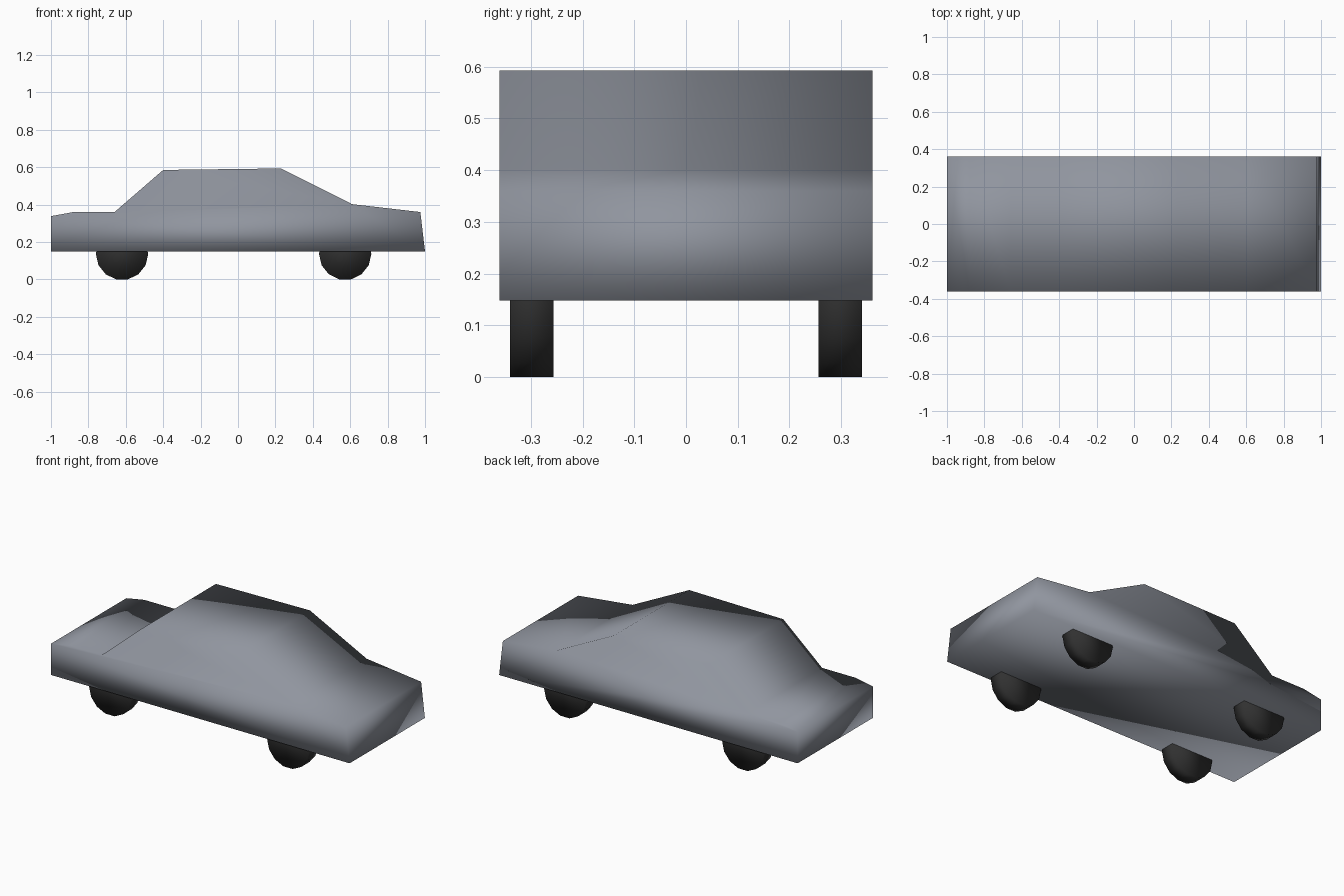
import bpy, bmesh
from math import pi

if "Cube" in bpy.data.objects:
    bpy.data.objects.remove(bpy.data.objects["Cube"])

WIDTH = 0.36                      # half width of the body
PROFILE = [(-1, 0.148), (1, 0.148), (0.975, 0.36), (0.61, 0.402), (0.23, 0.593),
           (-0.40, 0.585), (-0.66, 0.36), (-0.88, 0.36), (-1, 0.338)]


def material(name, color):
    mat = bpy.data.materials.new(name)
    mat.diffuse_color = (*color, 1)
    mat.use_nodes = True
    mat.node_tree.nodes["Principled BSDF"].inputs["Base Color"].default_value = mat.diffuse_color
    return mat


paint = material("slate_paint", (0.28, 0.30, 0.345))
rubber = material("dark_rubber", (0.03, 0.03, 0.03))

# Body: side profile extruded across the full width, smooth all over
bm = bmesh.new()
side = bm.faces.new([bm.verts.new((x, -WIDTH, z)) for x, z in PROFILE])
ext = bmesh.ops.extrude_face_region(bm, geom=[side], use_keep_orig=True)
verts = [v for v in ext["geom"] if isinstance(v, bmesh.types.BMVert)]
bmesh.ops.translate(bm, verts=verts, vec=(0, 2 * WIDTH, 0))
bmesh.ops.recalc_face_normals(bm, faces=bm.faces)
for f in bm.faces:
    f.smooth = True
mesh = bpy.data.meshes.new("car_body")
bm.to_mesh(mesh)
bm.free()
mesh.materials.append(paint)
bpy.context.collection.objects.link(bpy.data.objects.new("car_body", mesh))


# Wheels: 14-sided cylinders resting on a flat side
def wheel(name, x, y):
    bpy.ops.mesh.primitive_cylinder_add(vertices=14, radius=0.14, depth=0.084)
    obj = bpy.context.object
    obj.name = name
    obj.rotation_euler = (pi / 2, pi / 14, 0)
    bpy.ops.object.transform_apply(location=False, rotation=True, scale=False)
    obj.location = (x, y, -min(v.co.z for v in obj.data.vertices))
    obj.data.materials.append(rubber)
    bpy.ops.object.shade_smooth()


for end, x in (("rear", -0.62), ("front", 0.573)):
    for hand, y in (("near", -0.298), ("far", 0.298)):
        wheel(f"{end}_{hand}_wheel", x, y)
